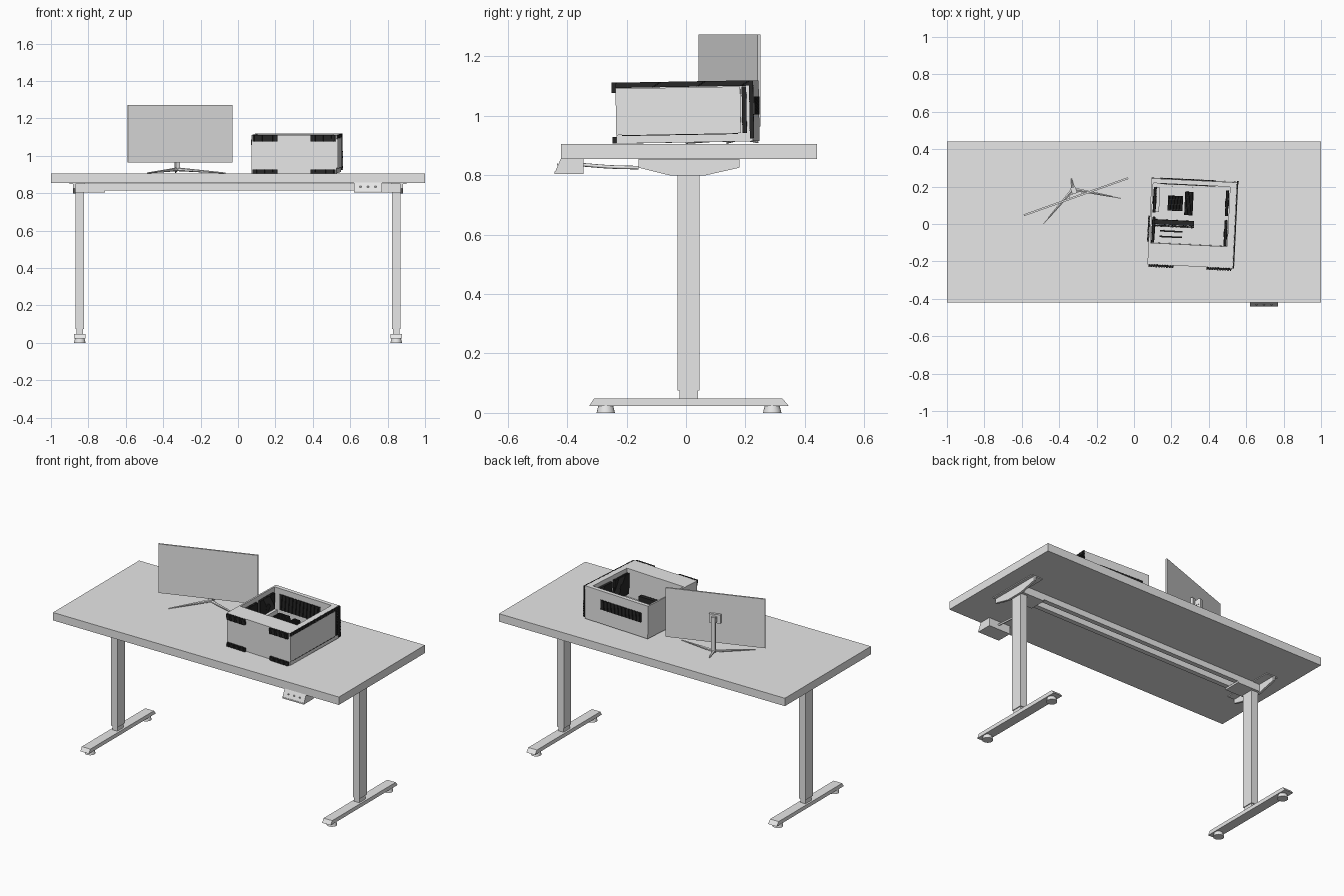
import bpy
import bmesh
from math import radians
from mathutils import Matrix, Vector

default_cube = bpy.data.objects.get("Cube")
if default_cube:
    bpy.data.objects.remove(default_cube, do_unlink=True)


def material(name, value):
    mat = bpy.data.materials.new(name)
    mat.use_nodes = True
    mat.diffuse_color = (value, value, value, 1)
    mat.node_tree.nodes["Principled BSDF"].inputs["Base Color"].default_value = mat.diffuse_color
    return mat


GREY = material("plain light grey", 0.8)
BLACK = material("mesh black", 0.02)
WORLD = Matrix.Identity(4)


def finish(name, bm, frame=WORLD, mat=GREY, smooth=False):
    """Turn a bmesh into a named object placed in the given frame."""
    bmesh.ops.recalc_face_normals(bm, faces=bm.faces)
    mesh = bpy.data.meshes.new(name)
    bm.to_mesh(mesh)
    bm.free()
    mesh.materials.append(mat)
    obj = bpy.data.objects.new(name, mesh)
    bpy.context.collection.objects.link(obj)
    obj.matrix_world = frame
    if smooth:
        bpy.ops.object.select_all(action='DESELECT')
        bpy.context.view_layer.objects.active = obj
        obj.select_set(True)
        bpy.ops.object.shade_smooth_by_angle()


def add_box(bm, x, y, z):
    """Each argument is a (low, high) range."""
    size = [high - low for low, high in (x, y, z)]
    middle = Vector([(low + high) / 2 for low, high in (x, y, z)])
    matrix = Matrix.Translation(middle) @ Matrix.Diagonal((*size, 1))
    bmesh.ops.create_cube(bm, size=1, matrix=matrix)


def box(name, x, y, z, frame=WORLD, mat=GREY):
    bm = bmesh.new()
    add_box(bm, x, y, z)
    finish(name, bm, frame, mat)


def prism(name, profile, x):
    """Extrude a (y, z) profile over an x range."""
    bm = bmesh.new()
    face = bm.faces.new([bm.verts.new((x[0], y, z)) for y, z in profile])
    extruded = bmesh.ops.extrude_face_region(bm, geom=[face])["geom"]
    moved = [v for v in extruded if isinstance(v, bmesh.types.BMVert)]
    bmesh.ops.translate(bm, verts=moved, vec=(x[1] - x[0], 0, 0))
    finish(name, bm)


def rod(name, start, end, radius, end_radius=None, sides=16, frame=WORLD, mat=GREY):
    """A round bar, tapered if an end radius is given."""
    start, end = Vector(start), Vector(end)
    direction = end - start
    turn = direction.to_track_quat('Z', 'Y').to_matrix().to_4x4()
    bm = bmesh.new()
    bmesh.ops.create_cone(bm, cap_ends=True, segments=sides, radius1=radius,
                          radius2=end_radius or radius, depth=direction.length,
                          matrix=Matrix.Translation((start + end) / 2) @ turn)
    finish(name, bm, frame, mat, smooth=sides > 8)


def grill(name, x, y, z, along, count, frame):
    """A black backing with a dense row of ribs along one axis."""
    bm = bmesh.new()
    spans = [x, y, z]
    low, high = spans[along]
    step = (high - low) / count
    for i in range(count):
        part = list(spans)
        part[along] = (low + i * step, low + (i + 0.6) * step)
        add_box(bm, *part)
    thin = min(range(3), key=lambda a: spans[a][1] - spans[a][0])
    middle = sum(spans[thin]) / 2
    quarter = (spans[thin][1] - spans[thin][0]) / 4
    spans[thin] = (middle - quarter, middle + quarter)
    add_box(bm, *spans)
    finish(name, bm, frame, BLACK)


# Desk top and cross rails
box("desk_top", (-1, 1), (-0.42, 0.44), (0.855, 0.905))
for name, y in (("front_rail", -0.045), ("back_rail", 0.03)):
    box(name, (-0.88, 0.88), (y, y + 0.03), (0.815, 0.852))

# Lifting legs with feet and brackets
foot = [(-0.325, 0.024), (0.345, 0.024), (0.325, 0.048), (-0.31, 0.048)]
bracket = [(-0.16, 0.855), (-0.16, 0.825), (-0.05, 0.798), (0.06, 0.798),
           (0.18, 0.825), (0.18, 0.855)]
for side, sign in (("left", 1), ("right", -1)):
    def span(inner, outer):
        return tuple(sorted((sign * inner, sign * outer)))
    box(side + "_leg", span(0.823, 0.869), (-0.028, 0.046), (0.075, 0.81))
    box(side + "_leg_core", span(0.828, 0.864), (-0.022, 0.04), (0.04, 0.08))
    prism(side + "_foot", foot, span(0.816, 0.876))
    prism(side + "_bracket", bracket, span(0.868, 0.882))
    box(side + "_bracket_flange", span(0.82, 0.9), (-0.16, 0.18), (0.85, 0.855))
    box(side + "_rail_tray", span(0.71, 0.88), (-0.047, 0.062), (0.804, 0.816))
    for end, y in (("front", -0.27), ("back", 0.29)):
        rod(f"{side}_{end}_pad", (sign * 0.846, y, 0), (sign * 0.846, y, 0.025), 0.031, 0.025)

# Control box under the desk edge, with its cable
prism("control_box", [(-0.44, 0.812), (-0.345, 0.812), (-0.345, 0.858), (-0.42, 0.858)],
      (0.62, 0.77))
box("control_box_base", (0.62, 0.77), (-0.442, -0.345), (0.804, 0.812))
for i in range(3):
    x = 0.655 + i * 0.04
    rod("control_button", (x, -0.43, 0.835), (x, -0.433, 0.834), 0.005)
cable = bpy.data.curves.new("control_cable", 'CURVE')
cable.dimensions = '3D'
cable.bevel_depth = 0.006
cable.bevel_resolution = 2
spline = cable.splines.new('BEZIER')
route = [(0.7, -0.35, 0.835), (0.7, -0.26, 0.828), (0.7, -0.16, 0.825)]
spline.bezier_points.add(len(route) - 1)
for point, place in zip(spline.bezier_points, route):
    point.co = place
    point.handle_left_type = point.handle_right_type = 'AUTO'
cable.materials.append(GREY)
bpy.context.collection.objects.link(bpy.data.objects.new("control_cable", cable))

# Monitor in its own turned frame
screen = Matrix.Translation((-0.31, 0.146, 1.118)) @ Matrix.Rotation(radians(19.6), 4, 'Z')
box("monitor_panel", (-0.296, 0.296), (-0.005, 0.005), (-0.155, 0.155), screen)
box("monitor_mount", (-0.035, 0.035), (0.005, 0.02), (-0.025, 0.03), screen)
box("monitor_arm", (-0.014, 0.014), (0.02, 0.05), (-0.012, 0.018), screen)
box("monitor_post", (-0.012, 0.012), (0.034, 0.054), (-0.193, 0.025), screen)
hub = (-0.325, 0.187, 0.928)
for name, tip in (("right_stand_foot", (-0.485, 0.0, 0.908)),
                  ("left_stand_foot", (-0.068, 0.137, 0.908)),
                  ("back_stand_foot", (-0.335, 0.243, 0.91))):
    rod(name, hub, tip, 0.01, 0.003, 6)

# Computer case lying on its side, in its own frame
case = (Matrix.Translation((0.311, 0.007, 0.91)) @ Matrix.Rotation(radians(-2.8), 4, 'Z')
        @ Matrix.Rotation(radians(1), 4, 'X'))
wide, deep, tall = 0.228, 0.23, 0.205
full = (-wide, wide)
box("case_floor", full, (-deep, deep), (0, 0.028), case)
box("case_front_shroud", full, (-deep, -0.115), (0.028, tall), case)
box("case_back_wall", full, (deep - 0.025, deep), (0.028, tall), case)
box("case_right_wall", (-wide, 0.01 - wide), (-0.115, deep - 0.025), (0.028, tall), case)
box("case_left_wall", (wide - 0.035, wide), (-0.115, deep - 0.025), (0.028, tall), case)
box("case_left_panel", (wide, wide + 0.006), (-deep, 0.19), (0.028, tall - 0.02), case)
box("left_panel_seam", (wide, wide + 0.007), (-0.21, 0.18), (0.025, 0.028), case, BLACK)
grill("left_panel_top_vent", (wide, wide + 0.008), (-deep, deep), (tall - 0.018, tall),
      1, 90, case)
grill("left_panel_back_vent", (wide, wide + 0.008), (0.195, 0.21), (0.028, tall - 0.02),
      2, 40, case)
grill("left_back_trim", (wide, wide + 0.01), (0.22, 0.234), (0.01, tall), 2, 40, case)
grill("back_vent", (-0.18, 0.115), (deep, deep + 0.004), (0.09, 0.15), 0, 70, case)
grill("inner_back_vent", (-0.18, 0.115), (deep - 0.029, deep - 0.025), (0.07, 0.17), 0, 70, case)
grill("right_vent", (-wide - 0.008, -wide), (-0.11, 0.03), (0.15, 0.18), 1, 36, case)

# Case feet on the front face
for x in (-0.155, 0.155):
    for low, high in ((0, 0.022), (tall - 0.035, tall)):
        grill("case_foot", (x - 0.066, x + 0.066), (-deep - 0.014, -deep), (low, high),
              0, 40, case)

# Fans against the inner side walls
for name, x in (("right", 0.022 - wide), ("left", wide - 0.047)):
    for y in (-0.045, 0.115):
        rod(name + "_fan_hub", (x - 0.01, y, 0.115), (x + 0.01, y, 0.115), 0.02,
            frame=case, mat=BLACK)
        grill(name + "_fan", (x - 0.008, x + 0.008), (y - 0.068, y + 0.068), (0.05, 0.18),
              1, 30, case)

# Circuit board with cooler, memory and cards
left_edge = 0.02 - wide
box("circuit_board", (left_edge, 0.015), (-0.1, 0.19), (0.03, 0.036), case)
grill("processor_cooler", (-0.135, -0.055), (0.06, 0.14), (0.036, 0.09), 0, 20, case)
grill("memory_sticks", (-0.045, 0.0), (0.04, 0.165), (0.036, 0.07), 0, 6, case)
box("graphics_card", (left_edge, 0.01), (-0.015, 0.01), (0.036, 0.125), case, BLACK)
grill("graphics_card_fins", (left_edge, 0.01), (-0.028, -0.017), (0.05, 0.12), 0, 30, case)
for y in (-0.055, -0.085):
    box("expansion_slot", (-0.17, -0.05), (y, y + 0.008), (0.036, 0.046), case, BLACK)
box("port_block", (left_edge, -0.18), (0.05, 0.18), (0.036, 0.08), case)
for y in (-0.045, 0.08):
    box("cable_grommet", (0.125, 0.145), (y - 0.035, y + 0.035), (0.028, 0.034), case)
